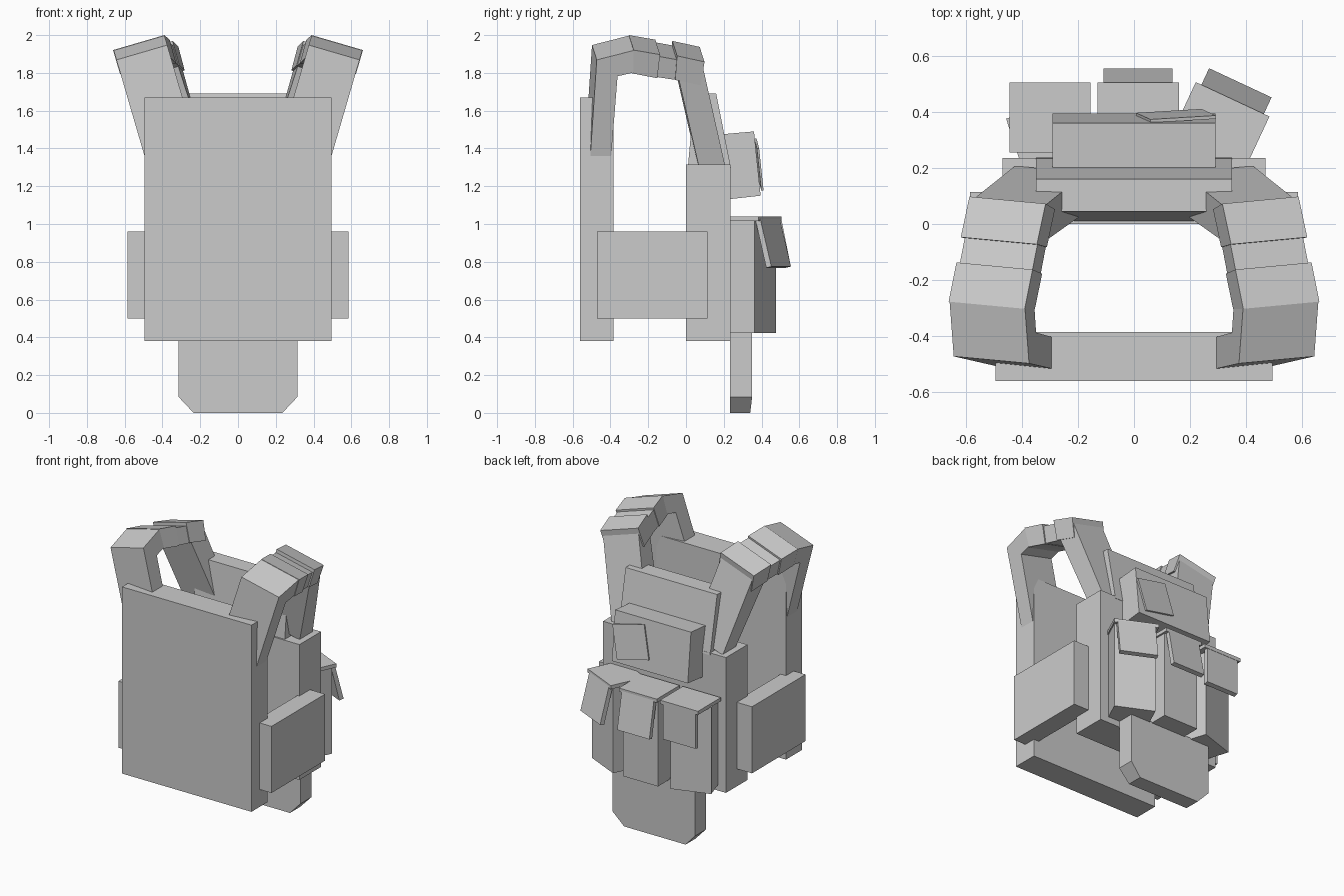
import bpy, bmesh
from math import radians
from mathutils import Matrix, Vector

if "Cube" in bpy.data.objects:
    bpy.data.objects.remove(bpy.data.objects["Cube"])


def loft(name, a, b):
    """Closed solid between two matching outlines."""
    bm = bmesh.new()
    va, vb = [bm.verts.new(p) for p in a], [bm.verts.new(p) for p in b]
    n = len(va)
    bm.faces.new(va)
    bm.faces.new(vb[::-1])
    for i in range(n):
        j = (i + 1) % n
        bm.faces.new((va[j], va[i], vb[i], vb[j]))
    bmesh.ops.recalc_face_normals(bm, faces=bm.faces)
    me = bpy.data.meshes.new(name)
    bm.to_mesh(me)
    bm.free()
    ob = bpy.data.objects.new(name, me)
    bpy.context.collection.objects.link(ob)
    return ob


def side_prism(name, prof, x0, x1):
    """Extrude a (y, z) profile along x."""
    return loft(name, [(x0, y, z) for y, z in prof], [(x1, y, z) for y, z in prof])


def box(name, x0, x1, y0, y1, z0, z1):
    return side_prism(name, [(y0, z0), (y1, z0), (y1, z1), (y0, z1)], x0, x1)


def place(ob, x, y, deg):
    ob.matrix_world = Matrix.Translation((x, y, 0)) @ Matrix.Rotation(radians(deg), 4, 'Z')


# Main panels
box("large_panel", -0.495, 0.495, -0.56, -0.385, 0.38, 1.67)
box("pouch_panel", -0.47, 0.47, 0.0, 0.235, 0.38, 1.315)
side_prism("pouch_panel_top", [(0.01, 1.30), (0.237, 1.30), (0.16, 1.69), (0.045, 1.69)], -0.35, 0.35)

# Side boxes
for s, side in ((-1, "left"), (1, "right")):
    box("side_box_" + side, s * 0.455, s * 0.585, -0.47, 0.115, 0.5, 0.96)

# Hanging lower pouch with cut corners
outline = [(-0.315, 0.43), (-0.315, 0.085), (-0.235, 0), (0.235, 0), (0.315, 0.085), (0.315, 0.43)]
loft("lower_pouch", [(x, 0.232, z) for x, z in outline],
     [(x, 0.34 + min(z, 0.085) * 0.12, z) for x, z in outline])

# Three pouches: body, lid and flap, each with own placement
pouches = [
    ("right", (0.345, 0.42, -25), (0.352, 0.445, -25), 0.065),
    ("middle", (0.015, 0.475, 0), (0.015, 0.505, 0), 0.05),
    ("left", (-0.33, 0.417, 18), (-0.30, 0.505, 0), -0.002),
]
for name, body_at, lid_at, out in pouches:
    body = box("pouch_body_" + name, -0.133, 0.133, -0.23, 0, 0.422, 1.02)
    place(body, *body_at)
    lid = box("pouch_lid_" + name, -0.145, 0.145, -0.25, 0, 1.015, 1.04)
    place(lid, *lid_at)
    flap = side_prism("pouch_flap_" + name,
                      [(-0.03, 1.03), (-0.002, 1.035), (out, 0.775), (out - 0.03, 0.768)],
                      -0.123, 0.123)
    place(flap, *lid_at)

# Upper pouch with a tilted patch on its face
side_prism("upper_pouch", [(0.19, 1.475), (0.36, 1.49), (0.395, 1.15), (0.215, 1.13)], -0.29, 0.29)
patch = box("patch", -0.12, 0.12, -0.006, 0.006, -0.115, 0.115)
patch.matrix_world = (Matrix.Translation((0.15, 0.386, 1.315)) @ Matrix.Rotation(radians(6), 4, 'X')
                      @ Matrix.Rotation(radians(13), 4, 'Y') @ Matrix.Rotation(radians(2), 4, 'Z'))


# Shoulder straps: side profiles leaned outward and angled inward to the back
def strap_point(s, w, y, t):
    shift = 0.15 * max(y + 0.29, 0) if t > -0.3 else 0.05
    return Vector((s * (0.39 - shift + 0.96 * w + 0.28 * t), y + 0.09 * (w - 0.14), 2.0 - 0.28 * w + 0.96 * t))


strap_parts = {
    "strap_front_leg": ([(-0.52, -0.6), (-0.485, -0.055), (-0.29, -0.003), (-0.29, -0.125),
                         (-0.375, -0.145), (-0.41, -0.6)], 0.0, 0.28),
    "strap_bridge": ([(-0.30, -0.01), (0.07, -0.08), (0.05, -0.185), (-0.30, -0.13)], 0.005, 0.275),
    "strap_back_leg": ([(0.075, -0.085), (0.195, -0.64), (0.055, -0.64), (-0.05, -0.165)], 0.01, 0.275),
    "strap_pad_front": ([(-0.29, 0.0), (-0.15, -0.025), (-0.165, -0.155), (-0.29, -0.13)], 0.0, 0.283),
    "strap_pad_back": ([(-0.06, -0.032), (0.085, -0.065), (0.065, -0.195), (-0.07, -0.165)], 0.0, 0.283),
}
for s, side in ((-1, "left"), (1, "right")):
    for name, (prof, w0, w1) in strap_parts.items():
        def outline_at(w):
            pts = []
            for y, t in prof:
                p = strap_point(s, w, y, t)
                if name == "strap_front_leg" and t < -0.3:
                    p.x += s * 0.05
                pts.append(p)
            return pts
        loft(name + "_" + side, outline_at(w0), outline_at(w1))
